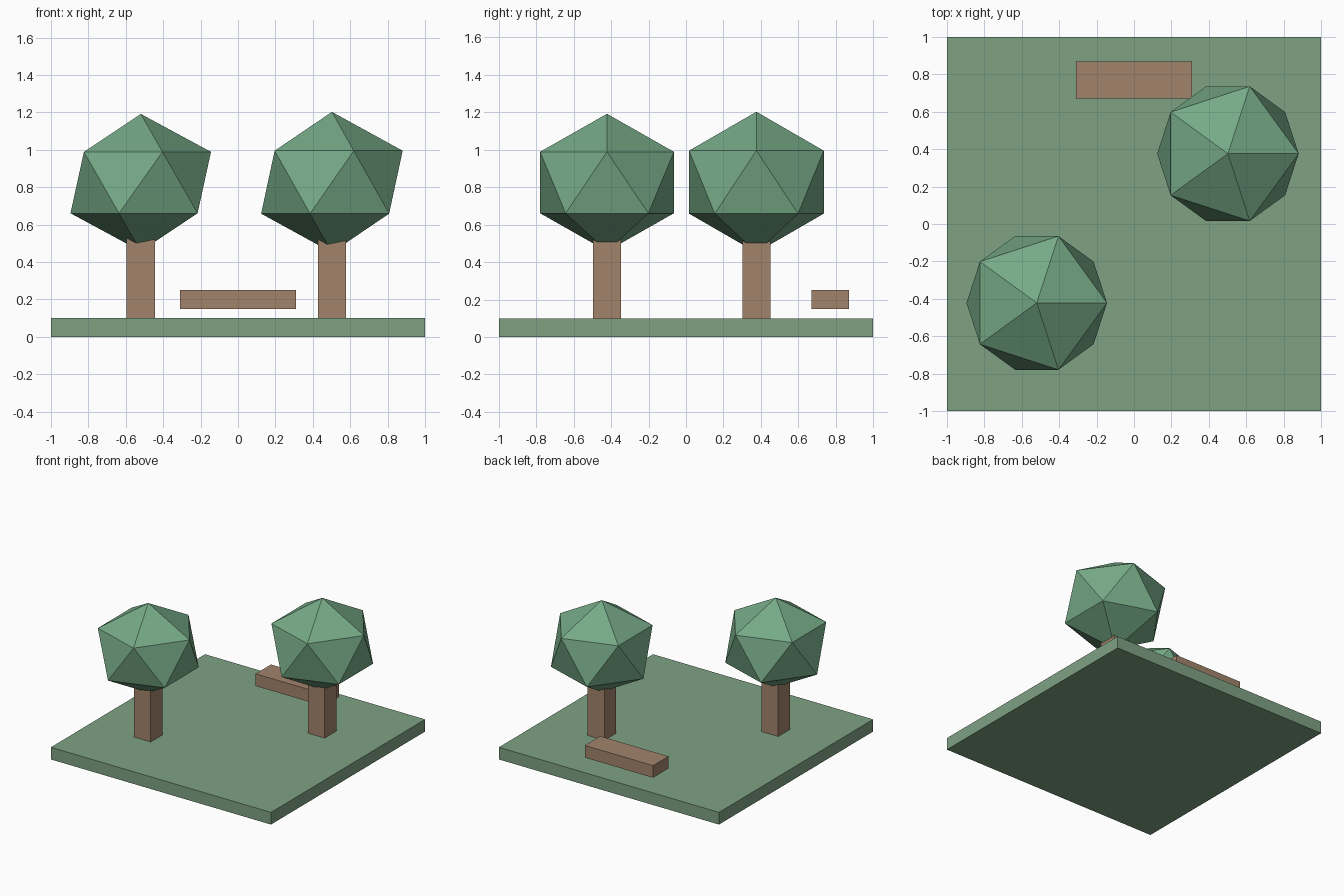
import bpy

if "Cube" in bpy.data.objects:
    bpy.data.objects.remove(bpy.data.objects["Cube"])


def material(name, color):
    m = bpy.data.materials.new(name)
    m.diffuse_color = (*color, 1)
    m.use_nodes = True
    m.node_tree.nodes["Principled BSDF"].inputs["Base Color"].default_value = m.diffuse_color
    return m


GRASS = material("grass", (0.21, 0.36, 0.23))
LEAF = material("leaf", (0.18, 0.40, 0.24))
WOOD = material("wood", (0.36, 0.23, 0.15))


def box(name, center, size, mat):
    bpy.ops.mesh.primitive_cube_add(size=1, location=center)
    o = bpy.context.object
    o.name = name
    o.scale = size
    bpy.ops.object.transform_apply(location=False, rotation=False, scale=True)
    o.data.materials.append(mat)
    return o


def tree(name, x, y, crown_z, crown_r, crown_h):
    # Square trunk running up into the crown
    box(name + "_trunk", (x, y, 0.35), (0.15, 0.15, 0.5), WOOD)
    # Slightly flattened icosahedron crown
    bpy.ops.mesh.primitive_ico_sphere_add(subdivisions=1, radius=1,
                                          location=(x, y, crown_z))
    o = bpy.context.object
    o.name = name + "_crown"
    o.scale = (crown_r, crown_r, crown_h)
    bpy.ops.object.transform_apply(location=False, rotation=False, scale=True)
    o.data.materials.append(LEAF)


# Lawn slab
box("ground", (0, 0, 0.05), (2, 2, 0.1), GRASS)

# Floating bench seat at the back
box("bench", (0, 0.77, 0.2), (0.62, 0.2, 0.1), WOOD)

# Two trees on the diagonal
tree("left_tree", -0.52, -0.422, 0.825, 0.42, 0.367)
tree("right_tree", 0.502, 0.376, 0.827, 0.423, 0.376)
